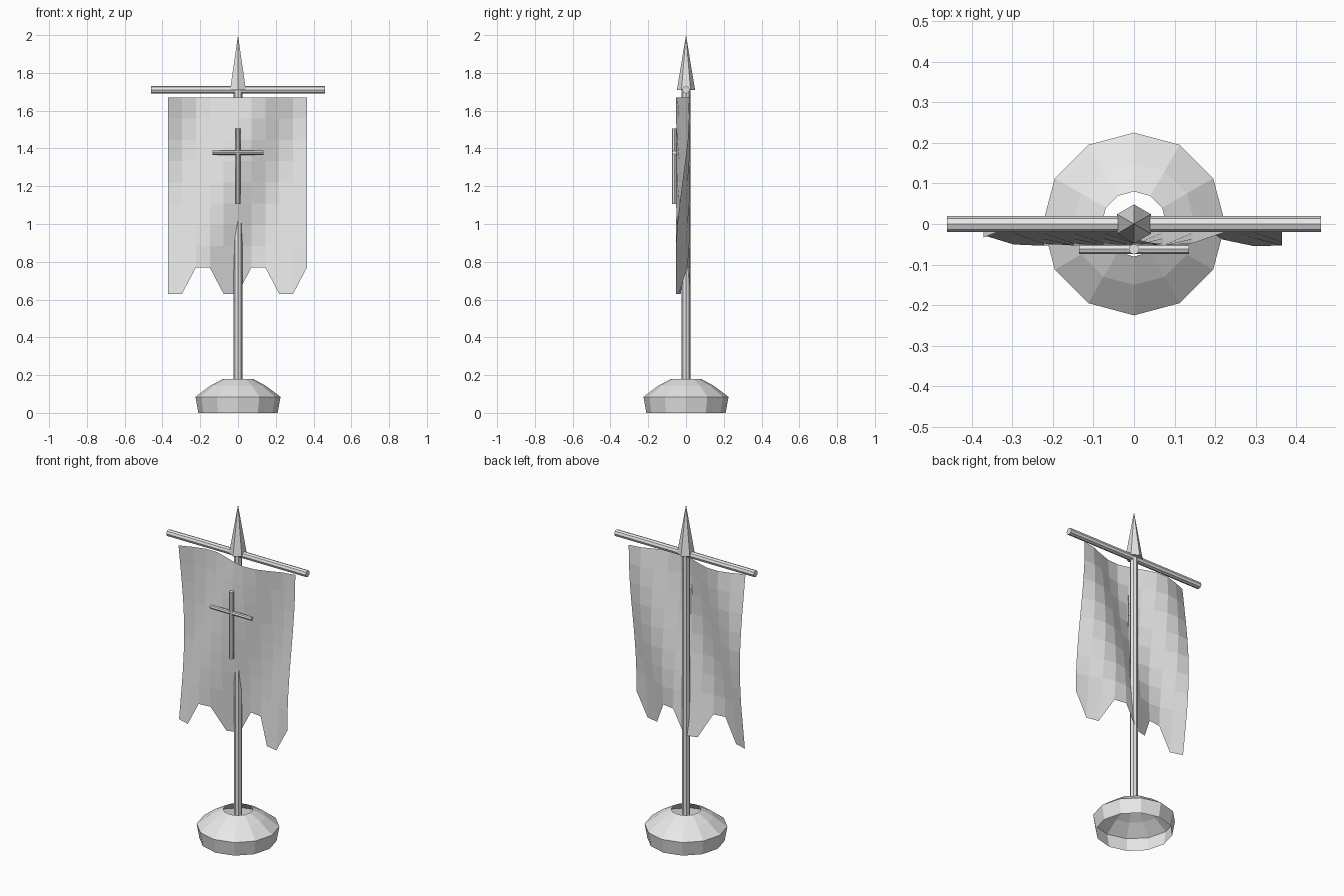
import bpy, bmesh, math
from mathutils import Matrix

if "Cube" in bpy.data.objects:
    bpy.data.objects.remove(bpy.data.objects["Cube"])

grey = bpy.data.materials.new("pale_grey")
grey.diffuse_color = (0.8, 0.8, 0.8, 1)
grey.use_nodes = True
grey.node_tree.nodes["Principled BSDF"].inputs["Base Color"].default_value = grey.diffuse_color


def finish(name, bm, normals=True):
    if normals:
        bmesh.ops.recalc_face_normals(bm, faces=bm.faces)
    me = bpy.data.meshes.new(name)
    bm.to_mesh(me)
    bm.free()
    me.materials.append(grey)
    ob = bpy.data.objects.new(name, me)
    bpy.context.collection.objects.link(ob)
    return ob


def rod(name, centre, length, r1, r2=None, axis="Z", sides=8, spin=0):
    """Cylinder or cone centred on a point, along Z or X."""
    bm = bmesh.new()
    bmesh.ops.create_cone(bm, cap_ends=True, segments=sides, radius1=r1,
                          radius2=r1 if r2 is None else r2, depth=length)
    m = Matrix.Translation(centre)
    if axis == "X":
        m = m @ Matrix.Rotation(math.pi / 2, 4, "Y")
    bm.transform(m @ Matrix.Rotation(spin, 4, "Z"))
    return finish(name, bm)


# Base: hollow twelve-sided shell, open above and below
bm = bmesh.new()
rings = []
for r, z in [(0.21, 0), (0.225, 0.085), (0.15, 0.142), (0.08, 0.18)]:
    rings.append([bm.verts.new((r * math.cos(i * math.pi / 6),
                                r * math.sin(i * math.pi / 6), z))
                  for i in range(12)])
for a, b in zip(rings, rings[1:]):
    for i in range(12):
        j = (i + 1) % 12
        bm.faces.new((a[i], a[j], b[j], b[i]))
finish("base", bm, False)

# Pole, crossbar and spear point
rod("pole", (0, 0, 0.935), 1.57, 0.023)
rod("crossbar", (0, 0, 1.71), 0.92, 0.02, axis="X")
rod("spear_point", (0, 0, 1.855), 0.29, 0.048, 0, sides=6, spin=math.pi / 2 - math.pi / 6 - math.pi / 3)

# Cross ornament in front of the cloth
rod("ornament_upright", (0, -0.062, 1.305), 0.40, 0.013)
rod("ornament_arm", (0, -0.062, 1.378), 0.272, 0.012, axis="X")


# Cloth: rippled sheet with a notched hem
def ripple(x, z):
    crest = 0.37 - 0.30 * (1.67 - z) / 0.9
    return -0.017 + 0.037 * math.cos(2 * math.pi * (x - crest) / 0.56)


COLS, ROWS = 10, 8
bm = bmesh.new()
grid = []
for r in range(ROWS + 1):
    row = []
    for c in range(COLS + 1):
        x = -0.37 + 0.0735 * c
        z = 1.67 - 0.1125 * r
        if r == ROWS:
            z = 0.63 if c % 4 < 2 else 0.77
        row.append(bm.verts.new((x, ripple(x, z), z)))
    grid.append(row)
for a, b in zip(grid, grid[1:]):
    for c in range(COLS):
        bm.faces.new((a[c], b[c], b[c + 1], a[c + 1]))
finish("cloth", bm, False)
